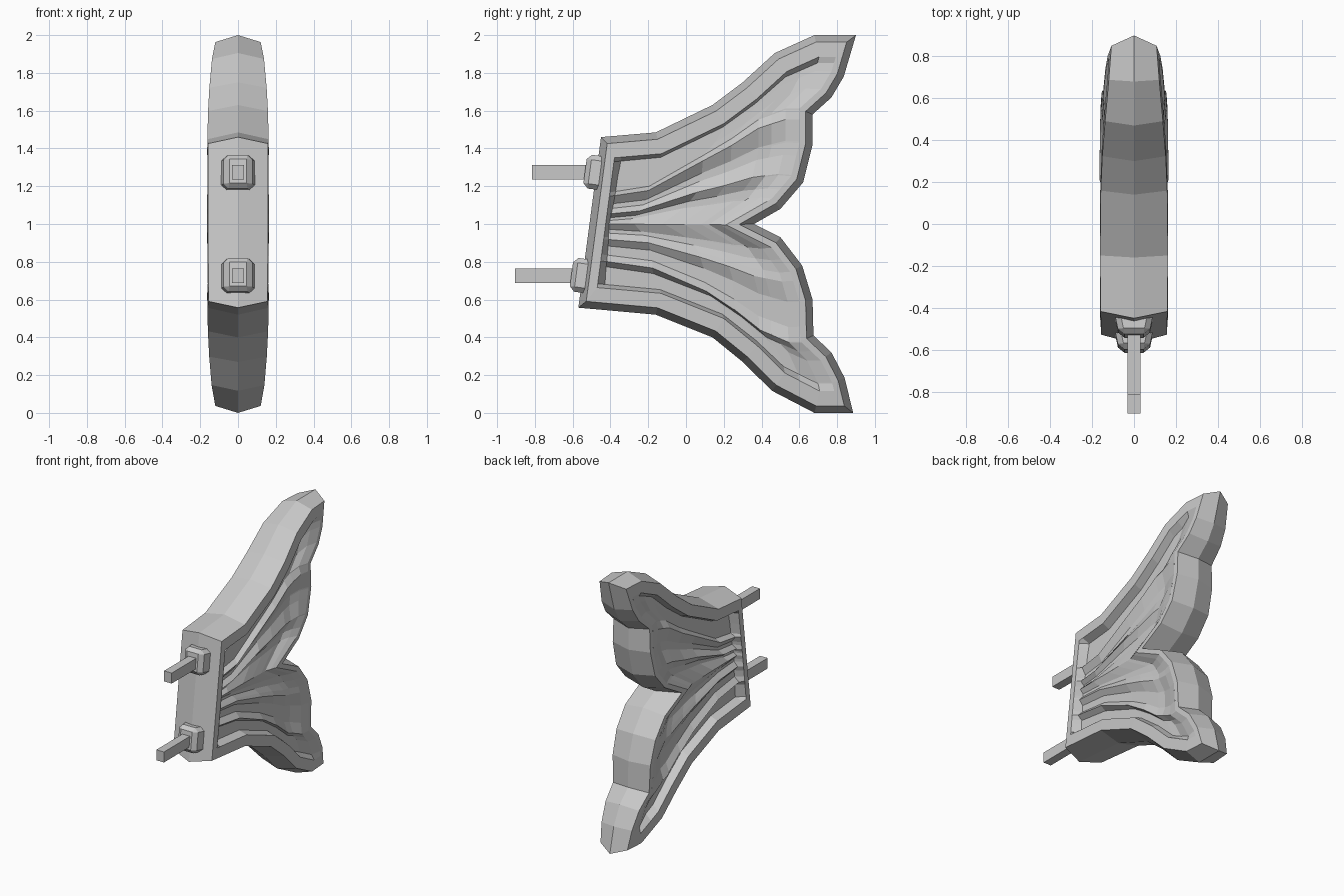
import bpy, bmesh, math
from mathutils import Vector

if "Cube" in bpy.data.objects:
    bpy.data.objects.remove(bpy.data.objects["Cube"])

grey = bpy.data.materials.new("plain grey")
grey.diffuse_color = (0.58, 0.58, 0.58, 1)
grey.use_nodes = True
grey.node_tree.nodes["Principled BSDF"].inputs["Base Color"].default_value = grey.diffuse_color

# Fin outline in (y, z), starting at the upper root corner
OUTLINE = [Vector(p) for p in [
    (-.45, 1.46), (-.16, 1.485), (.14, 1.63), (.30, 1.75), (.47, 1.905), (.68, 2.0),
    (.90, 2.0), (.835, 1.78), (.77, 1.67), (.67, 1.58), (.67, 1.42), (.62, 1.22), (.50, 1.08),
    (.36, 1.0),
    (.50, .93), (.615, .78), (.67, .60), (.675, .41), (.77, .32), (.84, .185), (.885, 0),
    (.68, 0), (.455, .117), (.30, .27), (.14, .40), (-.16, .52), (-.57, .557)]]
N = len(OUTLINE)
TIP, NOTCH, LOW_TIP = 6, 13, 20


def half_width(p):
    """The fin thins towards both tips."""
    return .165 - .027 * (p - Vector((0, 1))).length ** 3


def inset(dist):
    """Mitred inward offset; dist(i) is the distance for edge i."""
    lines = []
    for i in range(N):
        d = (OUTLINE[(i + 1) % N] - OUTLINE[i]).normalized()
        lines.append((OUTLINE[i] + Vector((d.y, -d.x)) * dist(i), d))
    loop = []
    for i in range(N):
        (p, d), (q, e) = lines[i - 1], lines[i]
        cross = d.x * e.y - d.y * e.x
        if abs(cross) < .02:
            loop.append(q.copy())
        else:
            w = q - p
            loop.append(p + d * ((w.x * e.y - w.y * e.x) / cross))
    return loop


def edge_inset(i):
    if i < TIP or LOW_TIP <= i < N - 1:
        return .115
    return .085 if i == N - 1 else .07


def finish(name, bm):
    me = bpy.data.meshes.new(name)
    bmesh.ops.recalc_face_normals(bm, faces=bm.faces)
    bm.to_mesh(me)
    bm.free()
    ob = bpy.data.objects.new(name, me)
    bpy.context.collection.objects.link(ob)
    me.materials.append(grey)
    return ob


def knots(line):
    """Arc-length parameter of each point on a polyline."""
    t = [0]
    for a, b in zip(line, line[1:]):
        t.append(t[-1] + (b - a).length)
    return [k / t[-1] for k in t]


def sample(line, ks, t):
    for a, b, s, e in zip(line, line[1:], ks, ks[1:]):
        if t <= e + 1e-9:
            return a.lerp(b, (t - s) / (e - s))
    return line[-1]


def ramp(pairs, t):
    for (a, fa), (b, fb) in zip(pairs, pairs[1:]):
        if t <= b:
            return fa + (fb - fa) * (t - a) / (b - a)
    return pairs[-1][1]


inner = inset(edge_inset)

# Outer shell: ridged edge band and flat rim
bm = bmesh.new()
loops = [[bm.verts.new((0, *p)) for p in OUTLINE]]
edge = inset(lambda i: .037)
for loop in (edge, inner):
    loops.append([bm.verts.new((half_width(p), *p)) for p in loop])
for a, b in zip(loops, loops[1:]):
    for i in range(N):
        j = (i + 1) % N
        bm.faces.new((a[i], a[j], b[j], b[i]))

# Recessed panels with ribs fanning out to the trailing edge
DEPTH, WALL = .06, .06
UPPER_RIBS = [(0, .025), (.05, 0), (.09, 0), (.15, .03), (.23, 0), (.30, 0), (.42, .035), (.48, 0), (1, 0)]
LOWER_RIBS = [(0, .025), (.08, 0), (.14, 0), (.24, .03), (.34, 0), (.48, 0), (.58, .035), (.66, 0), (1, 0)]
FADE = [(0, 0), (.028, 1), (.5, 1), (.86, .85), (1, 0)]
root_mid = inner[-1].lerp(inner[0], (1 - inner[-1].y) / (inner[0].y - inner[-1].y))


def panel(top, trail, ribs, flare):
    bottom = [root_mid, trail[0]]
    kt, kr = knots(top), knots(trail)
    us = sorted(set(kt + [.028, .86]))
    vs = sorted(set([k ** (1 / flare) for k in kr] + [r[0] for r in ribs] + [1 - WALL]))
    grid = []
    for u in us:
        row = []
        for v0 in vs:
            v = v0 ** (1 - (1 - flare) * min(1, u / .45))
            b, t = bottom[0].lerp(bottom[1], u), sample(top, kt, u)
            l, r = root_mid.lerp(top[0], v), sample(trail, kr, v)
            flat = b * (1 - v) + (top[0] * (1 - u) + top[-1] * u) * v
            p = b * (1 - v) + t * v + l * (1 - u) + r * u - flat
            wall = min(1, (1 - v0) / WALL)
            drop = (DEPTH * wall - ramp(ribs, v0)) * ramp(FADE, u)
            row.append(bm.verts.new((half_width(p) - drop, *p)))
        grid.append(row)
    for a, b in zip(grid, grid[1:]):
        for j in range(len(vs) - 1):
            bm.faces.new((a[j], b[j], b[j + 1], a[j + 1]))


panel(inner[:TIP + 1], inner[TIP:NOTCH + 1][::-1], UPPER_RIBS, .5)
panel(inner[LOW_TIP:][::-1], inner[NOTCH:LOW_TIP + 1], LOWER_RIBS, .6)

# Mirror to the other side and weld along the ridge
copy = bmesh.ops.duplicate(bm, geom=bm.verts[:] + bm.edges[:] + bm.faces[:])["geom"]
for v in copy:
    if isinstance(v, bmesh.types.BMVert):
        v.co.x *= -1
bmesh.ops.remove_doubles(bm, verts=bm.verts, dist=.0005)
finish("tail_fin", bm)


def box(name, centre, size, bevel=0, tilt=0, taper=1):
    bm = bmesh.new()
    bmesh.ops.create_cube(bm, size=1)
    for v in bm.verts:
        if v.co.y < 0:
            v.co.x *= taper
        v.co = Vector(c * s for c, s in zip(v.co, size))
    if bevel:
        bmesh.ops.bevel(bm, geom=bm.edges[:], offset=bevel, segments=1, affect='EDGES')
    ob = finish(name, bm)
    ob.location = centre
    ob.rotation_euler.x = tilt


# Mounting sockets and pegs on the root
for label, z, root, end in (("upper", 1.273, -.475, -.815), ("lower", .727, -.547, -.905)):
    box(label + "_socket", (0, root - .005, z), (.19, .11, .18), .026, -.133, .75)
    box(label + "_peg", (0, (root + end) / 2, z), (.062, root - end, .077))
